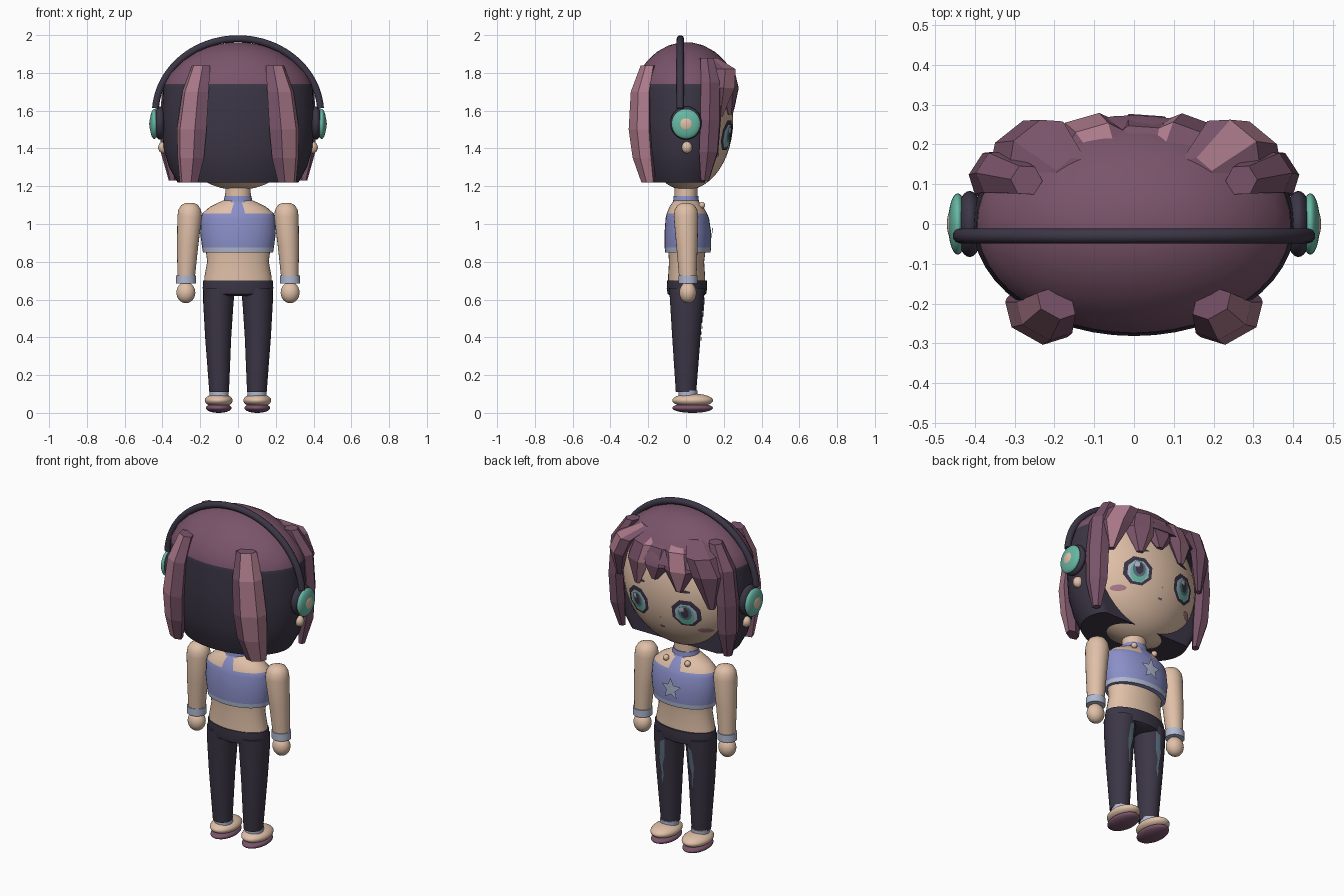
import bpy, bmesh, math
from mathutils import Vector

cube = bpy.data.objects.get("Cube")
if cube:
    bpy.data.objects.remove(cube)


def material(name, *rgb):
    lin = [(c / 255 / 12.92) if c < 11 else ((c / 255 + 0.055) / 1.055) ** 2.4 for c in rgb]
    m = bpy.data.materials.new(name)
    m.use_nodes = True
    m.diffuse_color = (*lin, 1)
    m.node_tree.nodes["Principled BSDF"].inputs["Base Color"].default_value = (*lin, 1)
    return m


MAUVE = material("mauve hair", 122, 84, 106)
PINK = material("pink streak", 172, 122, 138)
DARK = material("charcoal", 60, 54, 70)
SKIN = material("skin", 224, 192, 168)
LAVENDER = material("lavender", 138, 143, 200)
TEAL = material("teal", 104, 184, 164)
PALE = material("pale grey", 176, 184, 208)
DENIM = material("worn denim", 88, 108, 124)


def finish(name, bm, mats, smooth=True, angle=40):
    me = bpy.data.meshes.new(name)
    bm.to_mesh(me)
    bm.free()
    ob = bpy.data.objects.new(name, me)
    bpy.context.collection.objects.link(ob)
    for m in mats:
        me.materials.append(m)
    if smooth:
        bpy.ops.object.select_all(action='DESELECT')
        ob.select_set(True)
        bpy.context.view_layer.objects.active = ob
        bpy.ops.object.shade_smooth_by_angle(angle=math.radians(angle))
    return ob


def skin_rings(bm, rings):
    """Bridge closed rings of points and cap both ends."""
    vs = [[bm.verts.new(p) for p in ring] for ring in rings]
    n = len(vs[0])
    sides = []
    for a, b in zip(vs, vs[1:]):
        sides.append([bm.faces.new((a[i], a[(i + 1) % n], b[(i + 1) % n], b[i])) for i in range(n)])
    bm.faces.new(vs[0][::-1])
    bm.faces.new(vs[-1])
    bmesh.ops.recalc_face_normals(bm, faces=bm.faces)
    return sides


def loft(name, rows, mats, rule=None, n=32, warp=None):
    """Stack of ellipses; each row is z, rx, ry, cx, cy."""
    bm = bmesh.new()
    rings = []
    for z, rx, ry, cx, cy in rows:
        ring = [Vector((cx + rx * math.cos(i * math.tau / n), cy + ry * math.sin(i * math.tau / n), z))
                for i in range(n)]
        rings.append([warp(p) for p in ring] if warp else ring)
    skin_rings(bm, rings)
    if rule:
        for f in bm.faces:
            f.material_index = rule(f.calc_center_median())
    return finish(name, bm, mats)


def ball(name, loc, size, mat, seg=32):
    bm = bmesh.new()
    bmesh.ops.create_uvsphere(bm, u_segments=seg, v_segments=seg // 2, radius=1)
    bmesh.ops.scale(bm, vec=size, verts=bm.verts)
    bmesh.ops.translate(bm, vec=loc, verts=bm.verts)
    return finish(name, bm, [mat], angle=60)


def strand(name, path, streak=()):
    """Six-sided tapering lock; path rows are x, y, z, half width, half depth."""
    bm = bmesh.new()
    mid = path[len(path) // 2]
    out = Vector((mid[0] * 0.55, mid[1], 0)).normalized()
    side = Vector((-out.y, out.x, 0))
    rings = []
    for x, y, z, w, d in path:
        rings.append([Vector((x, y, z)) + side * w * math.cos(k * math.tau / 6)
                      + out * d * math.sin(k * math.tau / 6) for k in range(6)])
    for band in skin_rings(bm, rings):
        for k in streak:
            band[k].material_index = 1
    return finish(name, bm, [MAUVE, PINK], smooth=False)


def decal(name, outline, surf, mat, lift):
    """Thin sheet filling an x-z outline, laid on the surface y = surf(x, z)."""
    bm = bmesh.new()
    cx = sum(p[0] for p in outline) / len(outline)
    cz = sum(p[1] for p in outline) / len(outline)

    def vert(p, t):
        x, z = cx + (p[0] - cx) * t, cz + (p[1] - cz) * t
        return bm.verts.new((x, surf(x, z) + lift, z))

    rings = [[vert(p, t) for p in outline] for t in (1, 0.66, 0.33)]
    centre, n = vert((cx, cz), 0), len(outline)
    for i in range(n):
        j = (i + 1) % n
        for a, b in zip(rings, rings[1:]):
            bm.faces.new((a[i], a[j], b[j], b[i]))
        bm.faces.new((rings[-1][i], rings[-1][j], centre))
    bm.normal_update()
    for f in bm.faces:
        if f.normal.y < 0:
            f.normal_flip()
    return finish(name, bm, [mat])


def oval(x, z, w, h, n=16):
    return [(x + w * math.cos((i + 0.5) * math.tau / n), z + h * math.sin((i + 0.5) * math.tau / n)) for i in range(n)]


# Head and cut hair cap with a flat face opening
HEAD = (0.37, 0.25, 0.37)
ball("head", (0, 0, 1.55), HEAD, SKIN, 48)


def face(x, z):
    return HEAD[1] * math.sqrt(max(0, 1 - (x / HEAD[0]) ** 2 - ((z - 1.55) / HEAD[2]) ** 2))


def face_opening(p):
    if p.z < 1.73 and p.y > 0.1:
        p.y = 0.1
    return p


cap = [(1.22, 0.32), (1.3, 0.365), (1.4, 0.395), (1.55, 0.405), (1.72, 0.396), (1.74, 0.393), (1.8, 0.36),
       (1.86, 0.3), (1.91, 0.225), (1.945, 0.135), (1.96, 0.05)]
loft("hair_cap", [(z, r, r * 0.695, 0, 0) for z, r in cap], [DARK, MAUVE],
     lambda c: int(c.z > 1.74), 48, face_opening)

# Hair locks
for s, label in ((1, "left"), (-1, "right")):
    strand(f"back_lock_{label}", [(s * 0.195, -0.2, 1.84, 0.055, 0.035), (s * 0.225, -0.235, 1.7, 0.08, 0.05),
                                  (s * 0.245, -0.24, 1.5, 0.09, 0.055), (s * 0.25, -0.225, 1.35, 0.08, 0.05),
                                  (s * 0.26, -0.2, 1.22, 0.055, 0.03)],
           (1, 2) if s < 0 else (0, 1))
    strand(f"side_lock_{label}", [(s * 0.27, 0.11, 1.88, 0.04, 0.04), (s * 0.345, 0.13, 1.75, 0.06, 0.05),
                                  (s * 0.365, 0.13, 1.55, 0.065, 0.045), (s * 0.36, 0.12, 1.38, 0.06, 0.045),
                                  (s * 0.345, 0.1, 1.23, 0.025, 0.02)])

# Fringe: root x, tip x, tip height, streak faces
fringe = [(-0.2, -0.29, 1.52, ()), (-0.07, -0.12, 1.6, (1,)), (0.02, 0.03, 1.64, ()),
          (0.1, 0.15, 1.58, (0,)), (0.2, 0.3, 1.57, (1,))]
for i, (rx, tx, tz, streak) in enumerate(fringe):
    mx = (rx + tx) / 2
    strand(f"fringe_lock_{i + 1}", [(rx * 0.8, 0.13, 1.88, 0.05, 0.03), (mx, 0.205, 1.82, 0.085, 0.045),
                                    (tx, 0.235 - tx * tx * 0.4, 1.72, 0.09, 0.045),
                                    (tx * 1.02, 0.25 - tx * tx * 0.8, tz, 0.02, 0.015)], streak)

# Headphones
curve = bpy.data.curves.new("headband", 'CURVE')
curve.dimensions = '3D'
curve.bevel_depth = 0.019
curve.bevel_resolution = 3
curve.use_fill_caps = True
curve.materials.append(DARK)
spline = curve.splines.new('POLY')
spline.points.add(40)
for i, p in enumerate(spline.points):
    a = math.radians(4 + 172 * i / 40)
    p.co = (0.438 * math.cos(a), -0.03, 1.585 + 0.396 * math.sin(a), 1)
bpy.context.collection.objects.link(bpy.data.objects.new("headband", curve))

# Paired parts
for s, label in ((1, "left"), (-1, "right")):
    ball(f"ear_pad_{label}", (s * 0.413, 0, 1.535), (0.035, 0.083, 0.088), DARK)
    ball(f"ear_cup_{label}", (s * 0.443, 0, 1.53), (0.024, 0.077, 0.08), TEAL)
    ball(f"ear_cup_centre_{label}", (s * 0.456, 0, 1.53), (0.014, 0.04, 0.04), SKIN)
    ball(f"earring_{label}", (s * 0.395, 0.005, 1.405), (0.028, 0.028, 0.032), SKIN, 16)
    ball(f"strap_bead_{label}", (s * 0.07, 0.085, 1.1), (0.017,) * 3, SKIN, 16)

    # Arms
    ax = s * 0.256
    loft(f"arm_{label}", [(1.112, 0.02, 0.02, ax, 0), (1.1, 0.045, 0.045, ax, 0), (1.075, 0.06, 0.06, ax, 0),
                          (1.04, 0.065, 0.065, ax, 0), (0.88, 0.056, 0.056, s * 0.267, 0.005),
                          (0.7, 0.045, 0.045, s * 0.275, 0.01)], [SKIN], n=24)
    loft(f"wristband_{label}", [(0.685, 0.053, 0.051, s * 0.276, 0.01), (0.728, 0.053, 0.051, s * 0.275, 0.01)], [PALE])
    ball(f"hand_{label}", (s * 0.276, 0.01, 0.637), (0.05, 0.045, 0.056), SKIN)

    # Legs and shoes
    loft(f"trouser_leg_{label}", [(0.11, 0.052, 0.054, s * 0.1, 0), (0.4, 0.069, 0.075, s * 0.105, 0.002),
                                  (0.58, 0.08, 0.088, s * 0.104, 0.004), (0.66, 0.084, 0.094, s * 0.1, 0.005)], [DARK])
    loft(f"sock_{label}", [(0.07, 0.05, 0.05, s * 0.1, 0.01), (0.118, 0.05, 0.05, s * 0.1, 0.01)], [PALE])
    ball(f"shoe_{label}", (s * 0.102, 0.035, 0.066), (0.074, 0.108, 0.036), SKIN)
    ball(f"sole_{label}", (s * 0.102, 0.035, 0.026), (0.068, 0.108, 0.026), MAUVE)
    rip = [(0.075, 0.62), (0.105, 0.6), (0.115, 0.5), (0.105, 0.42), (0.1, 0.35), (0.088, 0.4), (0.092, 0.46), (0.078, 0.52)]
    decal(f"trouser_rip_{label}", [(s * x, z) for x, z in rip],
          lambda x, z: 0.043 + 0.083 * z - 6.5 * (abs(x) - 0.104) ** 2, DENIM, 0.006)

    # Eyes and cheeks
    ex = s * 0.155
    layers = [("eye_outline", 0, 1.47, 0.083, 0.084, 8, DARK), ("eye_white", 0, 1.465, 0.062, 0.064, 8, PALE),
              ("iris", 0, 1.462, 0.046, 0.06, 16, TEAL), ("iris_shade", 0, 1.475, 0.036, 0.044, 12, DENIM),
              ("pupil", 0, 1.478, 0.022, 0.034, 8, DARK), ("eye_glint", 0.016, 1.498, 0.018, 0.018, 4, PALE)]
    for k, (part, dx, z, w, h, n, mat) in enumerate(layers):
        decal(f"{part}_{label}", oval(ex + dx, z, w, h, n), face, mat, 0.004 + 0.002 * k)
    decal(f"cheek_{label}", oval(s * 0.235, 1.365, 0.036, 0.016), face, PINK, 0.005)
    decal(f"brow_{label}", oval(s * 0.14, 1.6, 0.045, 0.009, 8), face, DARK, 0.005)

decal("mouth", oval(0, 1.355, 0.016, 0.006, 8), face, MAUVE, 0.004)
decal("nose", oval(0, 1.415, 0.006, 0.006, 6), face, PINK, 0.004)

# Torso, neck and clothing
loft("neck", [(1.08, 0.07, 0.06, 0, 0), (1.25, 0.065, 0.06, 0, 0)], [SKIN])
loft("collar", [(1.115, 0.077, 0.069, 0, 0), (1.148, 0.071, 0.065, 0, 0)], [LAVENDER])
loft("waist", [(0.66, 0.18, 0.098, 0, 0.003), (0.72, 0.178, 0.098, 0, 0.003), (0.8, 0.163, 0.093, 0, 0.003),
               (0.87, 0.172, 0.1, 0, 0.005)], [SKIN])
loft("crop_top", [(0.85, 0.186, 0.12, 0, 0.01), (0.875, 0.19, 0.123, 0, 0.01), (0.95, 0.2, 0.124, 0, 0.01),
                  (1.03, 0.197, 0.115, 0, 0.007), (1.055, 0.19, 0.107, 0, 0.005), (1.09, 0.15, 0.09, 0, 0.002),
                  (1.115, 0.1, 0.072, 0, 0), (1.13, 0.065, 0.06, 0, 0)], [LAVENDER, SKIN, PALE],
     lambda c: 2 if 0.851 < c.z < 0.87 else int(c.z > 1.05 and abs(c.x) > 0.035))
loft("trouser_hips", [(0.618, 0.08, 0.085, 0, 0.005), (0.63, 0.18, 0.102, 0, 0.005), (0.66, 0.187, 0.107, 0, 0.005),
                      (0.702, 0.184, 0.105, 0, 0.005)], [DARK])
star = []
for i in range(10):
    r, a = (0.03 if i % 2 else 0.066), math.pi / 2 + i * math.tau / 10
    star.append((r * math.cos(a), 0.955 + r * math.sin(a)))
decal("chest_star", star, lambda x, z: 0.14 - 1.5 * x * x, PALE, 0.004)
